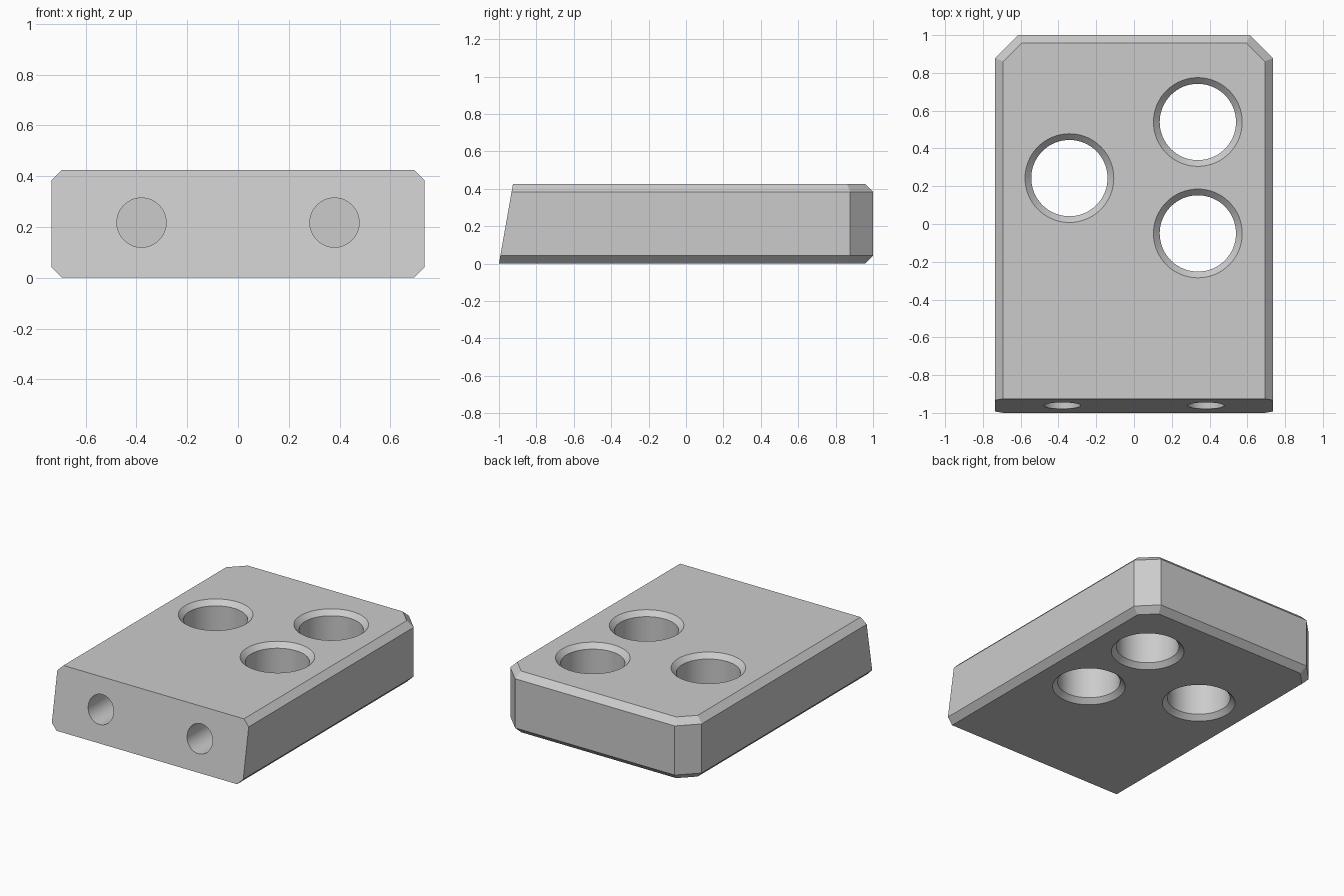
import bpy, bmesh, math
from mathutils import Matrix

cube = bpy.data.objects.get("Cube")
if cube:
    bpy.data.objects.remove(cube, do_unlink=True)

HALF_W, HEIGHT, CHAMFER = 0.735, 0.425, 0.042
SLOPE = 0.176  # lean of the front face

grey = bpy.data.materials.new("plain grey")
grey.use_nodes = True
grey.diffuse_color = (0.6, 0.6, 0.6, 1)
grey.node_tree.nodes["Principled BSDF"].inputs["Base Color"].default_value = (0.6, 0.6, 0.6, 1)


def loft(name, rings, matrix=Matrix()):
    """Join equal rings of points into a closed solid."""
    bm = bmesh.new()
    loops = [[bm.verts.new(matrix @ Matrix.Translation(p).to_translation()) for p in ring]
             for ring in rings]
    n = len(loops[0])
    for low, high in zip(loops, loops[1:]):
        for i in range(n):
            j = (i + 1) % n
            bm.faces.new((low[i], low[j], high[j], high[i]))
    bm.faces.new(loops[0][::-1])
    bm.faces.new(loops[-1])
    bmesh.ops.recalc_face_normals(bm, faces=bm.faces)
    mesh = bpy.data.meshes.new(name)
    bm.to_mesh(mesh)
    bm.free()
    mesh.materials.append(grey)
    obj = bpy.data.objects.new(name, mesh)
    bpy.context.collection.objects.link(obj)
    return obj


def outline(z, inset):
    """Block outline at one height, with cut back corners and a leaning front."""
    w, back, front = HALF_W - inset, 1 - inset, -1 + SLOPE * z
    cx, cy = 0.613 - inset * 0.41, 0.878 - inset * 0.41
    return [(-w, front, z), (w, front, z), (w, cy, z),
            (cx, back, z), (-cx, back, z), (-w, cy, z)]


def lathe(name, profile, matrix):
    """Round solid from (radius, height) pairs."""
    count = 64
    angles = [2 * math.pi * i / count for i in range(count)]
    rings = [[(r * math.cos(a), r * math.sin(a), z) for a in angles] for r, z in profile]
    return loft(name, rings, matrix)


# Chamfered block
block = loft("block", [outline(0, CHAMFER), outline(CHAMFER, 0),
                       outline(HEIGHT - CHAMFER, 0), outline(HEIGHT, CHAMFER)])

# Through holes with chamfered rims at both ends
R, RIM, OVER = 0.202, 0.033, 0.05
through = [(R + RIM + OVER, -OVER), (R, RIM), (R, HEIGHT - RIM),
           (R + RIM + OVER, HEIGHT + OVER)]
cutters = [lathe("through_hole_cutter", through, Matrix.Translation((x, y, 0)))
           for x, y in ((-0.342, 0.243), (0.338, 0.54), (0.338, -0.05))]

# Blind bores in the front face
for x in (-0.38, 0.38):
    place = Matrix.Translation((x, -0.55, 0.217)) @ Matrix.Rotation(math.pi / 2, 4, "X")
    cutters.append(lathe("front_bore_cutter", [(0.097, 0), (0.097, 0.6)], place))

for cutter in cutters:
    cutter.hide_render = True
    cutter.hide_set(True)
    cut = block.modifiers.new("hole", "BOOLEAN")
    cut.operation = "DIFFERENCE"
    cut.solver = "EXACT"
    cut.object = cutter

# Apply the cuts and remove the helpers
bpy.context.view_layer.update()
graph = bpy.context.evaluated_depsgraph_get()
solid = bpy.data.meshes.new_from_object(block.evaluated_get(graph))
block.modifiers.clear()
block.data = solid
for cutter in cutters:
    bpy.data.objects.remove(cutter, do_unlink=True)

bpy.ops.object.select_all(action="DESELECT")
block.select_set(True)
bpy.context.view_layer.objects.active = block
bpy.ops.object.shade_smooth_by_angle(angle=math.radians(30))
